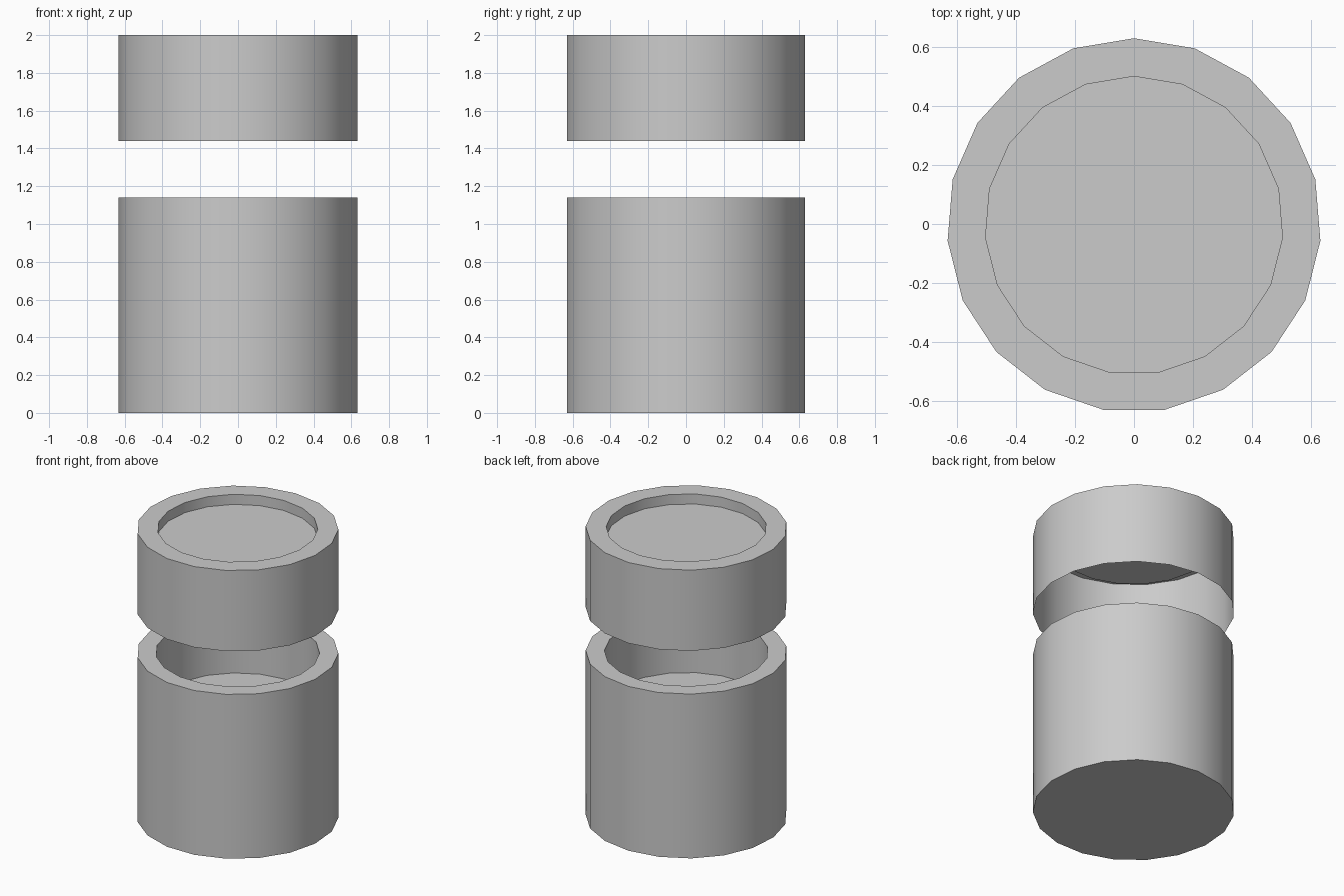
import bpy
import bmesh
from math import sin, cos, pi, radians

if "Cube" in bpy.data.objects:
    bpy.data.objects.remove(bpy.data.objects["Cube"], do_unlink=True)

SIDES = 19
OUTER = 0.634
# An odd polygon reaches further at its vertex than at its flat side
SHIFT_Y = -OUTER * (1 - cos(pi / SIDES)) / 2

grey = bpy.data.materials.new("plain_grey")
grey.use_nodes = True
grey.diffuse_color = (0.6, 0.6, 0.6, 1)
grey.node_tree.nodes["Principled BSDF"].inputs["Base Color"].default_value = (0.6, 0.6, 0.6, 1)


def turned_part(name, profile, cap_start, cap_end):
    """Sweep (radius, height) points round z, optionally closing each end."""
    bm = bmesh.new()
    rings = []
    for radius, z in profile:
        angles = [2 * pi * i / SIDES for i in range(SIDES)]
        rings.append([bm.verts.new((-radius * sin(a), radius * cos(a) + SHIFT_Y, z))
                      for a in angles])
    for low, high in zip(rings, rings[1:]):
        for i in range(SIDES):
            j = (i + 1) % SIDES
            bm.faces.new((low[i], low[j], high[j], high[i]))
    if cap_start:
        bm.faces.new(rings[0][::-1])
    if cap_end:
        bm.faces.new(rings[-1])
    mesh = bpy.data.meshes.new(name)
    bm.to_mesh(mesh)
    bm.free()
    mesh.materials.append(grey)
    obj = bpy.data.objects.new(name, mesh)
    bpy.context.collection.objects.link(obj)
    bpy.ops.object.select_all(action='DESELECT')
    obj.select_set(True)
    bpy.context.view_layer.objects.active = obj
    bpy.ops.object.shade_smooth_by_angle(angle=radians(30))
    return obj


# Solid-bottomed cup with a shallow well in the top
turned_part("container_base",
            [(OUTER, 0), (OUTER, 1.14), (0.516, 1.14), (0.516, 0.755)],
            cap_start=True, cap_end=True)

# Thin lid shell, open below, with a recessed top panel
turned_part("floating_lid",
            [(OUTER, 1.44), (OUTER, 2), (0.505, 2), (0.505, 1.93)],
            cap_start=False, cap_end=True)
